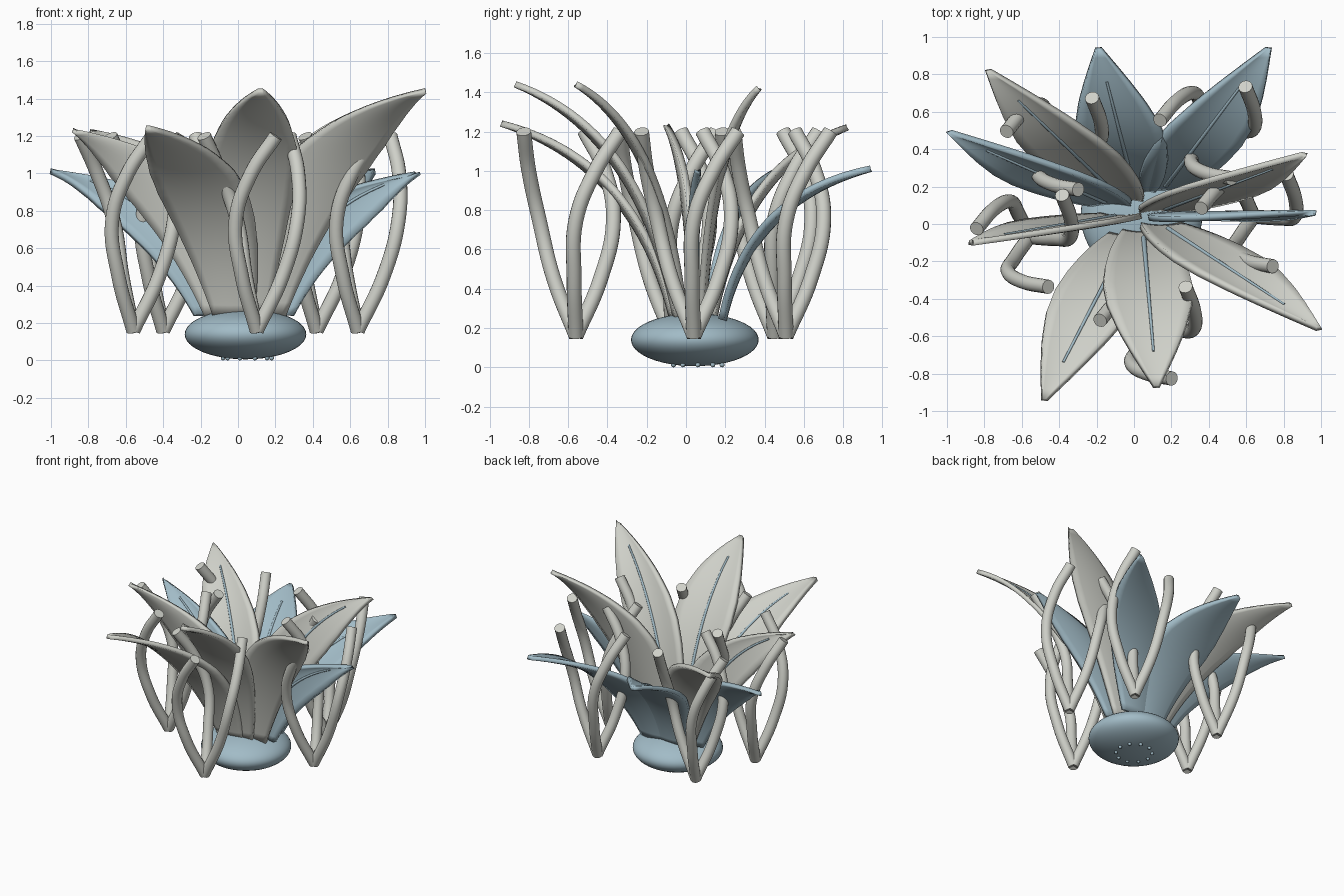
import bpy, bmesh, math
from mathutils import Vector

if "Cube" in bpy.data.objects:
    bpy.data.objects.remove(bpy.data.objects["Cube"])


def material(name, rgb):
    m = bpy.data.materials.new(name)
    m.diffuse_color = (*rgb, 1)
    m.use_nodes = True
    m.node_tree.nodes["Principled BSDF"].inputs["Base Color"].default_value = m.diffuse_color
    return m


GREY = material("warm_grey", (0.62, 0.63, 0.58))
BLUE = material("pale_blue", (0.36, 0.50, 0.57))
CENTRE = Vector((0.04, 0.05, 0))


def finish(ob, mat, angle=40):
    ob.data.materials.clear()
    ob.data.materials.append(mat)
    bpy.ops.object.select_all(action='DESELECT')
    ob.select_set(True)
    bpy.context.view_layer.objects.active = ob
    bpy.ops.object.shade_smooth_by_angle(angle=math.radians(angle))


def tube(name, points, radius, mat, taper=1.0):
    """Round capped tube through the given points, thinning to the taper factor."""
    cu = bpy.data.curves.new(name, 'CURVE')
    cu.dimensions = '3D'
    cu.bevel_depth = radius
    cu.bevel_resolution = 6
    cu.use_fill_caps = True
    cu.resolution_u = 8
    sp = cu.splines.new('BEZIER')
    sp.bezier_points.add(len(points) - 1)
    for k, (bp, p) in enumerate(zip(sp.bezier_points, points)):
        bp.co = p
        bp.radius = 1 + (taper - 1) * k / (len(points) - 1)
        bp.handle_left_type = bp.handle_right_type = 'AUTO'
    ob = bpy.data.objects.new(name, cu)
    bpy.context.collection.objects.link(ob)
    bpy.ops.object.select_all(action='DESELECT')
    ob.select_set(True)
    bpy.context.view_layer.objects.active = ob
    bpy.ops.object.convert(target='MESH')
    finish(bpy.context.view_layer.objects.active, mat, 50)


def sphere(name, loc, scale, mat, seg=48, rings=24):
    bpy.ops.mesh.primitive_uv_sphere_add(segments=seg, ring_count=rings, radius=1, location=loc)
    ob = bpy.context.object
    ob.name = name
    ob.scale = scale
    finish(ob, mat, 60)


# half width of a petal along its length
WIDTHS = [(0, .11), (.12, .15), (.25, .19), (.38, .222), (.5, .238), (.62, .225),
          (.75, .175), (.85, .118), (.93, .065), (1, .014)]


def half_width(t):
    for (a, wa), (b, wb) in zip(WIDTHS, WIDTHS[1:]):
        if t <= b:
            return wa + (wb - wa) * (t - a) / (b - a)
    return WIDTHS[-1][1]


def petal(name, tip, mat, foot):
    """Petal rising from the bulb and bending out to its tip; its width runs along x."""
    z0 = 0.24
    out = Vector((tip[0] - CENTRE.x, tip[1] - CENTRE.y, 0))
    rise = Vector((0, 0, tip[2] - z0))
    start = CENTRE + Vector((0, 0, z0))
    p0, p1, p2 = (start + out * f + rise * h for f, h in ((foot, 0), (.31, .78), (1, 1)))

    def spine(t):
        return p0 * (1 - t) ** 2 + p1 * 2 * t * (1 - t) + p2 * t * t

    def inner(t):
        tan = (p1 - p0) * (1 - t) + (p2 - p1) * t
        n = Vector((0, tan.z, -tan.y)).normalized()
        return -n if n.dot(out) > 0 else n

    bm = bmesh.new()
    nt, ns = 26, 8
    rows = []
    for i in range(nt + 1):
        t = i / nt
        row = []
        for j in range(ns + 1):
            s = 2 * j / ns - 1
            w = half_width(t)
            row.append(bm.verts.new(spine(t) + Vector((s * w, 0, 0)) + inner(t) * (.12 * w * s * s)))
        rows.append(row)
    for a, b in zip(rows, rows[1:]):
        for j in range(ns):
            bm.faces.new((a[j], a[j + 1], b[j + 1], b[j]))
    bmesh.ops.recalc_face_normals(bm, faces=bm.faces)
    me = bpy.data.meshes.new(name)
    bm.to_mesh(me)
    bm.free()
    ob = bpy.data.objects.new(name, me)
    bpy.context.collection.objects.link(ob)
    sol = ob.modifiers.new("thickness", 'SOLIDIFY')
    sol.thickness = 0.032
    sol.offset = 0
    finish(ob, mat)
    # raised vein on the inner face
    ts = [.09 + .76 * k / 8 for k in range(9)]
    tube(name + "_vein", [spine(t) + inner(t) * .016 for t in ts], .013, BLUE, .5)


# bulb and the small nubs under it
sphere("bulb", (0.04, 0.045, 0.14), (0.325, 0.325, 0.134), BLUE)
for k in range(10):
    a = math.tau * k / 10
    sphere("bulb_nub", (.05 + .13 * math.cos(a), .06 + .13 * math.sin(a), .013),
           (.013, .013, .013), BLUE, 10, 6)

# petals: tall and middle rows grey, low row blue
rows = {
    "tall_petal": (GREY, .11, [(.99, -.56, 1.44), (.12, -.87, 1.44), (.91, .37, 1.42)]),
    "middle_petal": (GREY, .12, [(-.48, -.94, 1.24), (-.87, -.10, 1.23), (-.78, .82, 1.22)]),
    "low_petal": (BLUE, .16, [(-.19, .94, 1.01), (.72, .94, 1.01), (-.99, .49, 1.01), (.96, .06, 1.0)]),
}
for name, (mat, foot, tips) in rows.items():
    for k, tip in enumerate(tips):
        petal(f"{name}_{k + 1}", tip, mat, foot)

# clusters of three twisting stalks: (height, radius, angle before the end angle)
PATH = [(.16, 0, 0), (.45, .138, -56), (.75, .218, -52), (1.0, .242, -28), (1.2, .285, 0)]
for x, y in [(.1, -.56), (-.56, -.07), (-.4, .45), (.42, .51), (.64, .04)]:
    for end in (-69, 52, 171):
        pts = []
        for z, r, da in PATH:
            a = math.radians(end + da)
            pts.append((x + r * math.cos(a), y + r * math.sin(a), z))
        tube("stalk", pts, .038, GREY)
